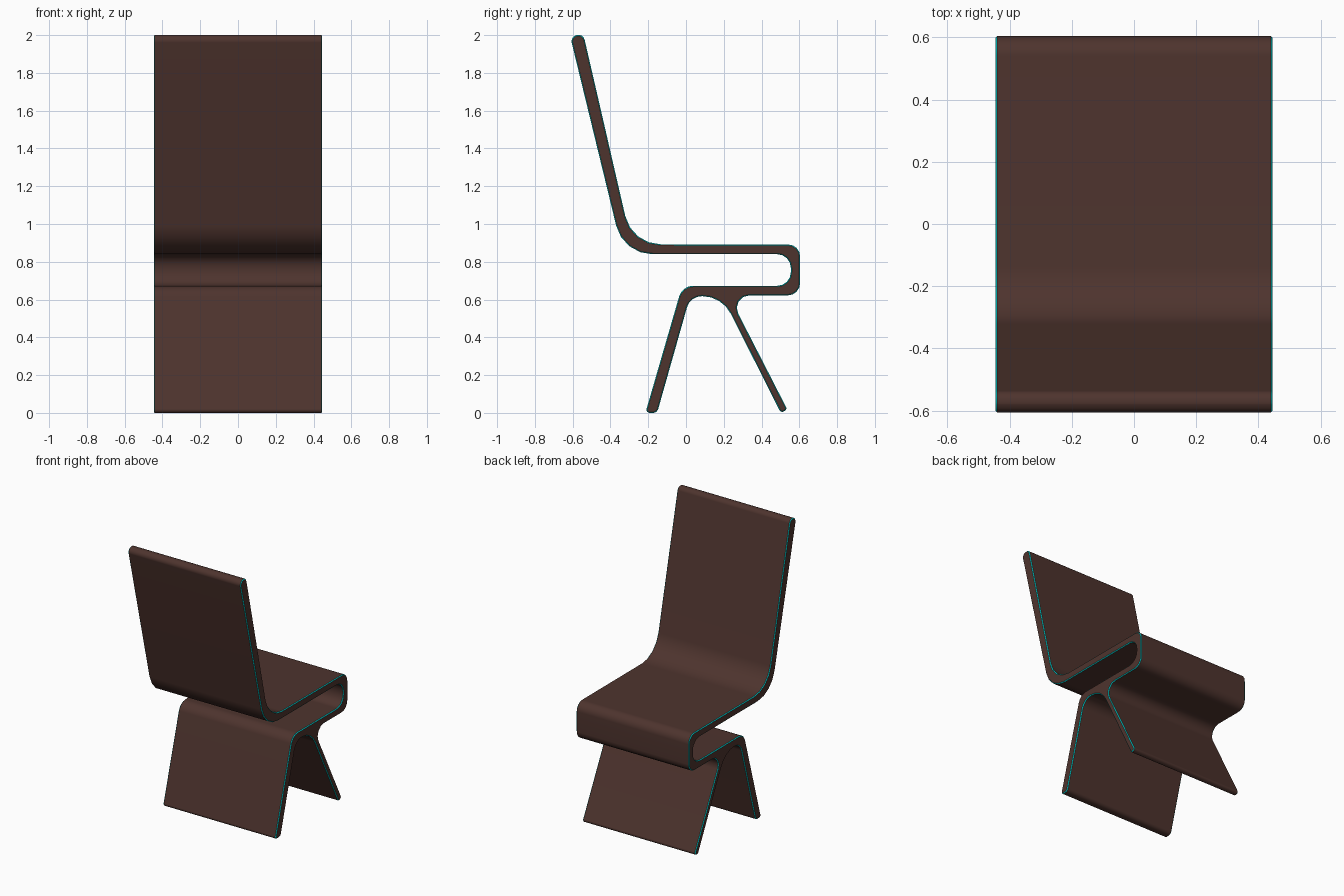
import bpy
import bmesh
from mathutils import Vector

cube = bpy.data.objects.get("Cube")
if cube:
    bpy.data.objects.remove(cube, do_unlink=True)

HALF_WIDTH = 0.446
CHAMFER = 0.005


def flat_material(name, rgb):
    mat = bpy.data.materials.new(name)
    mat.use_nodes = True
    mat.diffuse_color = (*rgb, 1)
    bsdf = mat.node_tree.nodes["Principled BSDF"]
    bsdf.inputs["Base Color"].default_value = (*rgb, 1)
    bsdf.inputs["Roughness"].default_value = 0.7
    return mat


def rounded_outline(corners, segments=4):
    """Replace every (y, z, trim) corner with an arc starting trim away from it."""
    points = []
    for i, (y, z, trim) in enumerate(corners):
        corner = Vector((y, z))
        before = (Vector(corners[i - 1][:2]) - corner).normalized()
        after = (Vector(corners[(i + 1) % len(corners)][:2]) - corner).normalized()
        center = corner + (before + after) * trim / (1 + before.dot(after))
        start = corner + before * trim - center
        end = corner + after * trim - center
        radius = start.length
        for s in range(segments + 1):
            t = s / segments
            direction = start.normalized().slerp(end.normalized(), t)
            points.append(center + direction * radius)
    return points


# Side profile of the continuous folded sheet
profile = rounded_outline([
    (-0.613, 1.992, 0.033), (-0.544, 2.008, 0.033),   # top of the back
    (-0.287, 0.893, 0.153),                           # back to seat bend
    (0.604, 0.891, 0.062), (0.604, 0.622, 0.065),     # front fold, outside
    (0.227, 0.622, 0.108),                            # front leg joint
    (0.537, 0.017, 0.016), (0.502, 0.000, 0.016),     # front foot
    (0.190, 0.618, 0.104), (0.022, 0.618, 0.062),     # arch between the legs
    (-0.153, 0.000, 0.022), (-0.215, 0.000, 0.022),   # rear foot
    (-0.020, 0.673, 0.058),                           # rear leg bend
    (0.555, 0.673, 0.072), (0.555, 0.840, 0.072),     # front fold, inside
    (-0.333, 0.840, 0.155),                           # underside of the back bend
])

# Extrude the profile across the width
bm = bmesh.new()
inner = HALF_WIDTH - CHAMFER
cap = bm.faces.new([bm.verts.new((-inner, p.x, p.y)) for p in profile])
result = bmesh.ops.extrude_face_region(bm, geom=[cap], use_keep_orig=True)
moved = [g for g in result["geom"] if isinstance(g, bmesh.types.BMVert)]
bmesh.ops.translate(bm, verts=moved, vec=(2 * inner, 0, 0))
bmesh.ops.recalc_face_normals(bm, faces=bm.faces)

# Thin coloured chamfer around both side edges
caps = [f for f in bm.faces if abs(f.normal.x) > 0.9]
rim = bmesh.ops.inset_region(bm, faces=caps, thickness=CHAMFER, depth=CHAMFER,
                             use_even_offset=True, use_boundary=True)
for face in rim["faces"]:
    face.material_index = 1

mesh = bpy.data.meshes.new("chair_shell")
bm.to_mesh(mesh)
bm.free()
mesh.materials.append(flat_material("dark brown", (0.076, 0.034, 0.027)))
mesh.materials.append(flat_material("teal edging", (0.0, 0.72, 0.72)))

chair = bpy.data.objects.new("chair_shell", mesh)
bpy.context.collection.objects.link(chair)

# Smooth bends, crisp side edges
bpy.ops.object.select_all(action="DESELECT")
chair.select_set(True)
bpy.context.view_layer.objects.active = chair
bpy.ops.object.shade_smooth_by_angle(angle=0.61)
weighted = chair.modifiers.new("weighted_normals", "WEIGHTED_NORMAL")
weighted.keep_sharp = True
